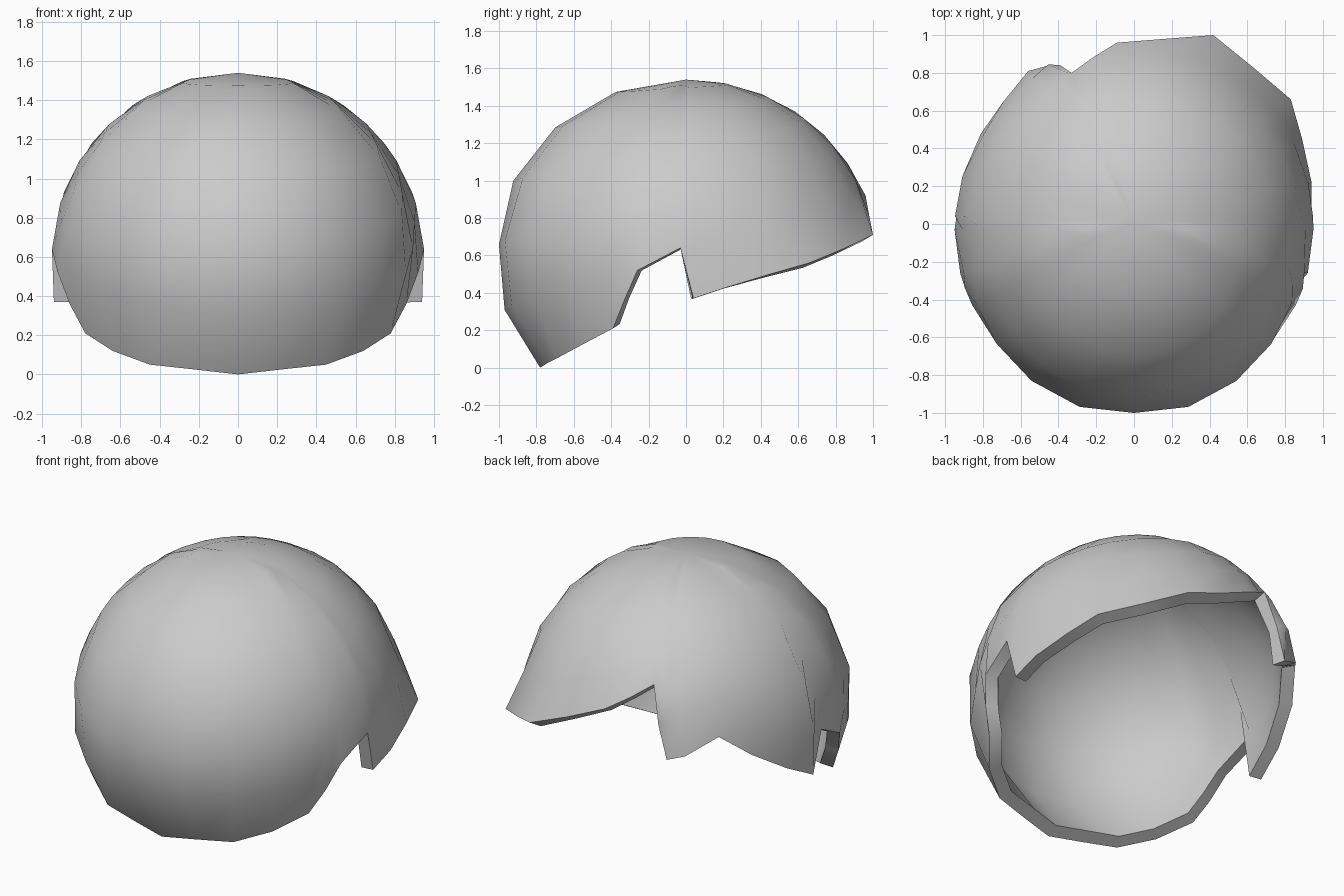
import bpy, bmesh
from math import asin, atan2, sin, cos, pi, radians

if "Cube" in bpy.data.objects:
    bpy.data.objects.remove(bpy.data.objects["Cube"])

# Dome: ellipsoid radii and centre height
RX, RY, RZ, CZ = 0.95, 1.02, 0.94, 0.6
ROWS = 6

# Front rim, from the middle of the chin edge to the side tab (mirrored)
half = [(0.22, -0.74, 0.025), (0.45, -0.69, 0.05), (0.64, -0.56, 0.12),
        (0.78, -0.39, 0.21), (0.86, -0.33, 0.36), (0.92, -0.26, 0.52),
        (0.95, -0.03, 0.64), (0.94, 0.04, 0.37)]
# Rear rim, right side round to the left with the jagged notch
rear = [(0.94, 0.22, 0.43), (0.89, 0.45, 0.5), (0.83, 0.66, 0.56),
        (0.63, 0.83, 0.63), (0.42, 1.0, 0.71), (0.16, 0.98, 0.81),
        (-0.09, 0.96, 0.92), (-0.22, 0.88, 1.0), (-0.33, 0.80, 1.08),
        (-0.39, 0.84, 0.85), (-0.45, 0.84, 0.64), (-0.56, 0.81, 0.68),
        (-0.69, 0.65, 0.78), (-0.81, 0.48, 0.63), (-0.90, 0.25, 0.48)]
rim = [(0, -0.78, 0)] + half + rear + [(-x, y, z) for x, y, z in reversed(half)]

# Outer skin: one meridian per rim point, rising to the crown
bm = bmesh.new()
cols = []
for x, y, z in rim:
    az = atan2(y / RY, x / RX)
    low = asin((z - CZ) / RZ)
    col = [bm.verts.new((x, y, z))]
    for k in range(1, ROWS):
        el = low + (pi / 2 - low) * k / ROWS
        py = RY * cos(el) * sin(az)
        col.append(bm.verts.new((RX * cos(el) * cos(az), max(-1, min(1, py)),
                                 CZ + RZ * sin(el))))
    cols.append(col)
crown = bm.verts.new((0, 0, CZ + RZ))
for i, a in enumerate(cols):
    b = cols[(i + 1) % len(cols)]
    for k in range(ROWS - 1):
        bm.faces.new((a[k], b[k], b[k + 1], a[k + 1]))
    bm.faces.new((a[-1], b[-1], crown))
bmesh.ops.recalc_face_normals(bm, faces=bm.faces)
if crown.normal.z < 0 or sum(f.normal.z for f in crown.link_faces) < 0:
    bmesh.ops.reverse_faces(bm, faces=bm.faces)
mesh = bpy.data.meshes.new("helmet_shell")
bm.to_mesh(mesh)
bm.free()
shell = bpy.data.objects.new("helmet_shell", mesh)
bpy.context.collection.objects.link(shell)

# Wall thickness, inwards
wall = shell.modifiers.new("wall", 'SOLIDIFY')
wall.thickness = 0.08
wall.offset = -1
bpy.context.view_layer.objects.active = shell
shell.select_set(True)
bpy.ops.object.modifier_apply(modifier=wall.name)
bpy.ops.object.shade_smooth_by_angle(angle=radians(60))
